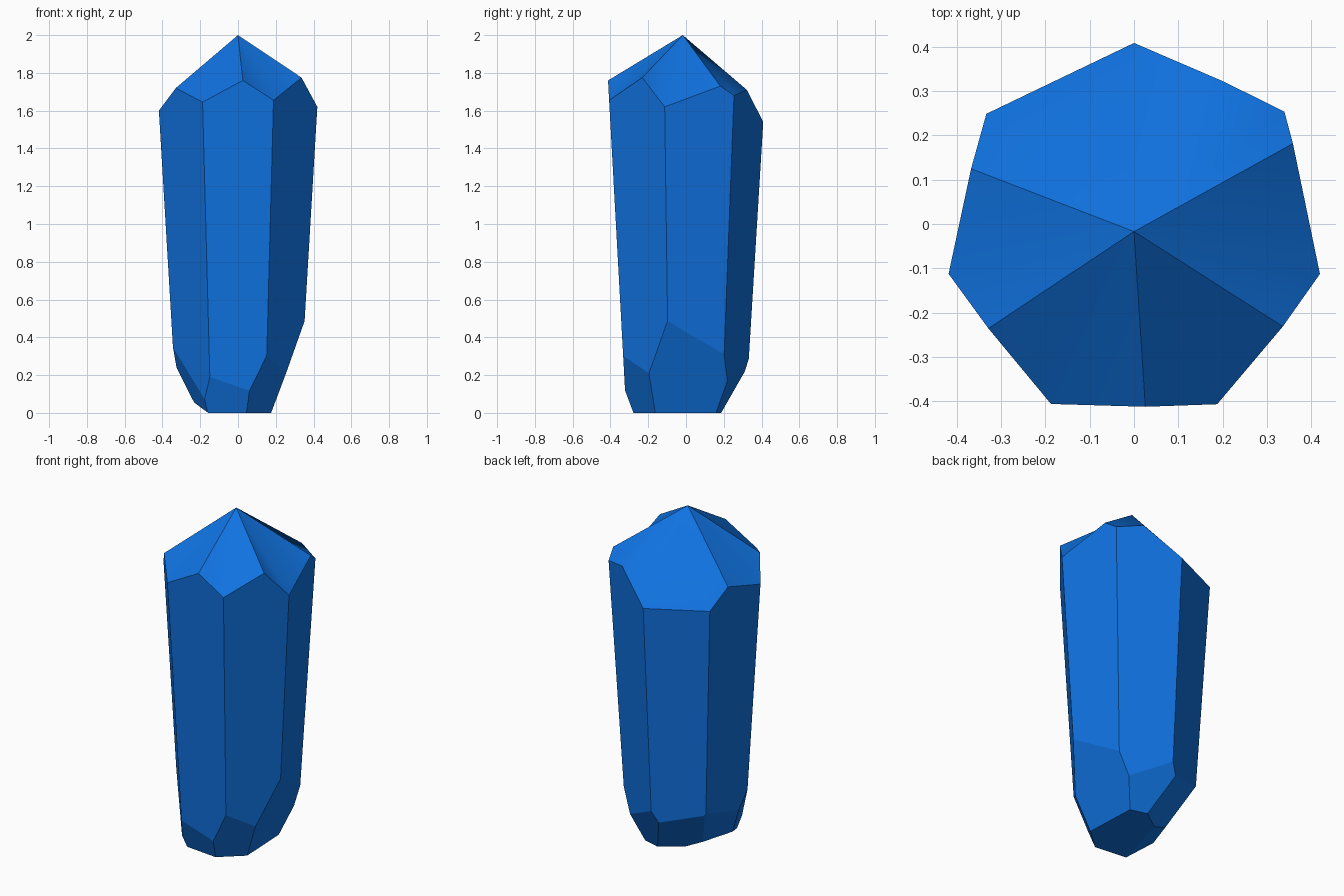
import bpy
import bmesh
from math import sin, cos, radians, tau
from mathutils import Vector

cube = bpy.data.objects.get("Cube")
if cube:
    bpy.data.objects.remove(cube)

SIDES = 7
CENTRE_Y = -0.017


def corner(k, z):
    """Corner k of the tapered seven-sided column, counted from the back."""
    angle = tau / 4 + tau * k / SIDES
    r = 0.332 + 0.061 * z
    return Vector((r * cos(angle), CENTRE_Y + r * sin(angle), z))


# Shoulder: height of each corner, then position along the side and height of
# the notch that follows it, and whether its ridge is crisp
shoulder = [
    (1.54, None),
    (1.55, (0.35, 1.66, True)),
    (1.60, (0.41, 1.72, True)),
    (1.645, (0.567, 1.76, True)),
    (1.655, (0.61, 1.775, True)),
    (1.62, (0.80, 1.73, True)),
    (1.68, (0.41, 1.71, False)),
]

# Base facets: direction in degrees, distance from the axis at the floor,
# outward spread per unit of height
base_cuts = [
    (75, 0.195, 0.44),
    (125, 0.118, 0.72),
    (161, 0.15, 0.60),
    (165, 0.085, 2.0),
    (-160, 0.238, 0.34),
    (-96, 0.272, 0.36),
    (-48.5, 0.238, 0.37),
    (2.5, 0.168, 0.37),
]

bm = bmesh.new()
apex = bm.verts.new((0, CENTRE_Y, 2))
floor = [bm.verts.new(corner(k, 0)) for k in range(SIDES)]
tops = [bm.verts.new(corner(k, z)) for k, (z, _) in enumerate(shoulder)]
crisp = []

# Column sides and pointed tip
for k, (_, notch) in enumerate(shoulder):
    n = (k + 1) % SIDES
    rim = [tops[k], tops[n]]
    if notch:
        t, z, sharp = notch
        mid = bm.verts.new(corner(k, z).lerp(corner(n, z), t))
        rim.insert(1, mid)
        if sharp:
            crisp.append(mid)
    bm.faces.new([floor[k], floor[n]] + rim[::-1])
    for a, b in zip(rim, rim[1:]):
        bm.faces.new((a, b, apex)).smooth = True
bm.faces.new(floor[::-1])

for mid in crisp:
    bm.edges.get((mid, apex)).smooth = False

# Cut the facets around the base and close each cut
for angle, distance, spread in base_cuts:
    c, s = cos(radians(angle)), sin(radians(angle))
    cut = bmesh.ops.bisect_plane(
        bm, geom=bm.verts[:] + bm.edges[:] + bm.faces[:], dist=1e-5,
        plane_co=(c * distance, s * distance, 0),
        plane_no=Vector((c, s, -spread)).normalized(), clear_outer=True)
    edges = [e for e in cut["geom_cut"]
             if isinstance(e, bmesh.types.BMEdge) and e.is_boundary]
    bmesh.ops.holes_fill(bm, edges=edges, sides=0)

bmesh.ops.recalc_face_normals(bm, faces=bm.faces[:])
mesh = bpy.data.meshes.new("crystal")
bm.to_mesh(mesh)
bm.free()

crystal = bpy.data.objects.new("crystal", mesh)
bpy.context.collection.objects.link(crystal)

# Blue material
blue = bpy.data.materials.new("crystal_blue")
colour = (0.005, 0.17, 0.75, 1)
blue.use_nodes = True
blue.diffuse_color = colour
blue.node_tree.nodes["Principled BSDF"].inputs["Base Color"].default_value = colour
mesh.materials.append(blue)
